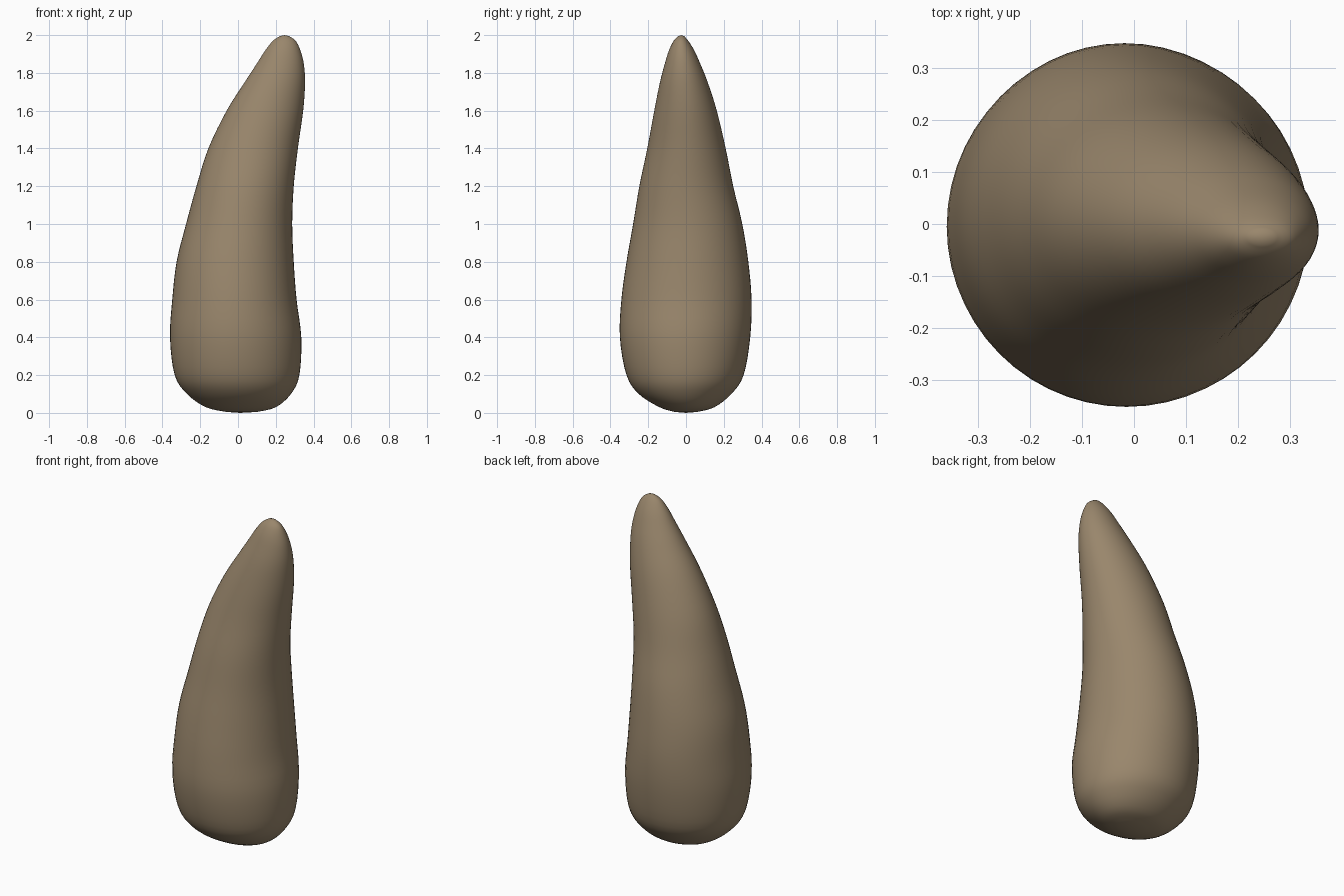
import bpy, bmesh, math

if "Cube" in bpy.data.objects:
    bpy.data.objects.remove(bpy.data.objects["Cube"])

SIDES = 56
STEPS = 4

# Silhouette of the horn: height, left x, right x, front y, back y
PROFILE = [
    (0.005, -0.06, 0.10, -0.06, 0.06),
    (0.03, -0.17, 0.20, -0.14, 0.15),
    (0.10, -0.27, 0.28, -0.25, 0.24),
    (0.20, -0.335, 0.325, -0.315, 0.305),
    (0.40, -0.36, 0.335, -0.35, 0.34),
    (0.60, -0.348, 0.31, -0.342, 0.347),
    (0.80, -0.325, 0.295, -0.315, 0.33),
    (1.00, -0.275, 0.287, -0.28, 0.298),
    (1.20, -0.22, 0.295, -0.247, 0.25),
    (1.40, -0.157, 0.317, -0.205, 0.21),
    (1.60, -0.06, 0.345, -0.168, 0.163),
    (1.75, 0.035, 0.355, -0.138, 0.115),
    (1.85, 0.10, 0.348, -0.112, 0.075),
    (1.92, 0.145, 0.33, -0.09, 0.043),
    (1.97, 0.185, 0.305, -0.065, 0.012),
    (1.995, 0.222, 0.27, -0.04, -0.01),
]


def spline(p0, p1, p2, p3, t):
    """Smooth interpolation between p1 and p2."""
    return [0.5 * (2 * b + (c - a) * t + (2 * a - 5 * b + 4 * c - d) * t * t
                   + (3 * b - a - 3 * c + d) * t ** 3)
            for a, b, c, d in zip(p0, p1, p2, p3)]


# Refine the silhouette
rows = []
last = len(PROFILE) - 1
for i in range(last):
    pts = [PROFILE[min(max(i + k, 0), last)] for k in (-1, 0, 1, 2)]
    rows += [spline(*pts, s / STEPS) for s in range(STEPS)]
rows.append(PROFILE[-1])

# Loft elliptical rings into the curved horn
bm = bmesh.new()
rings = []
for z, x0, x1, y0, y1 in rows:
    cx, cy, rx, ry = (x0 + x1) / 2, (y0 + y1) / 2, (x1 - x0) / 2, (y1 - y0) / 2
    rings.append([bm.verts.new((cx + rx * math.cos(a), cy + ry * math.sin(a), z))
                  for a in (2 * math.pi * k / SIDES for k in range(SIDES))])
for lo, hi in zip(rings, rings[1:]):
    for k in range(SIDES):
        n = (k + 1) % SIDES
        bm.faces.new((lo[k], lo[n], hi[n], hi[k]))

# Rounded base and tip
base = bm.verts.new((0.01, 0, 0))
tip = bm.verts.new((0.246, -0.025, 2.0))
for k in range(SIDES):
    n = (k + 1) % SIDES
    bm.faces.new((base, rings[0][n], rings[0][k]))
    bm.faces.new((tip, rings[-1][k], rings[-1][n]))
bmesh.ops.recalc_face_normals(bm, faces=bm.faces)
for f in bm.faces:
    f.smooth = True

mesh = bpy.data.meshes.new("horn")
bm.to_mesh(mesh)
bm.free()
horn = bpy.data.objects.new("horn", mesh)
bpy.context.collection.objects.link(horn)

# Single tan colour
mat = bpy.data.materials.new("tan horn")
mat.diffuse_color = (0.32, 0.24, 0.15, 1)
mat.use_nodes = True
mat.node_tree.nodes["Principled BSDF"].inputs["Base Color"].default_value = mat.diffuse_color
mesh.materials.append(mat)
